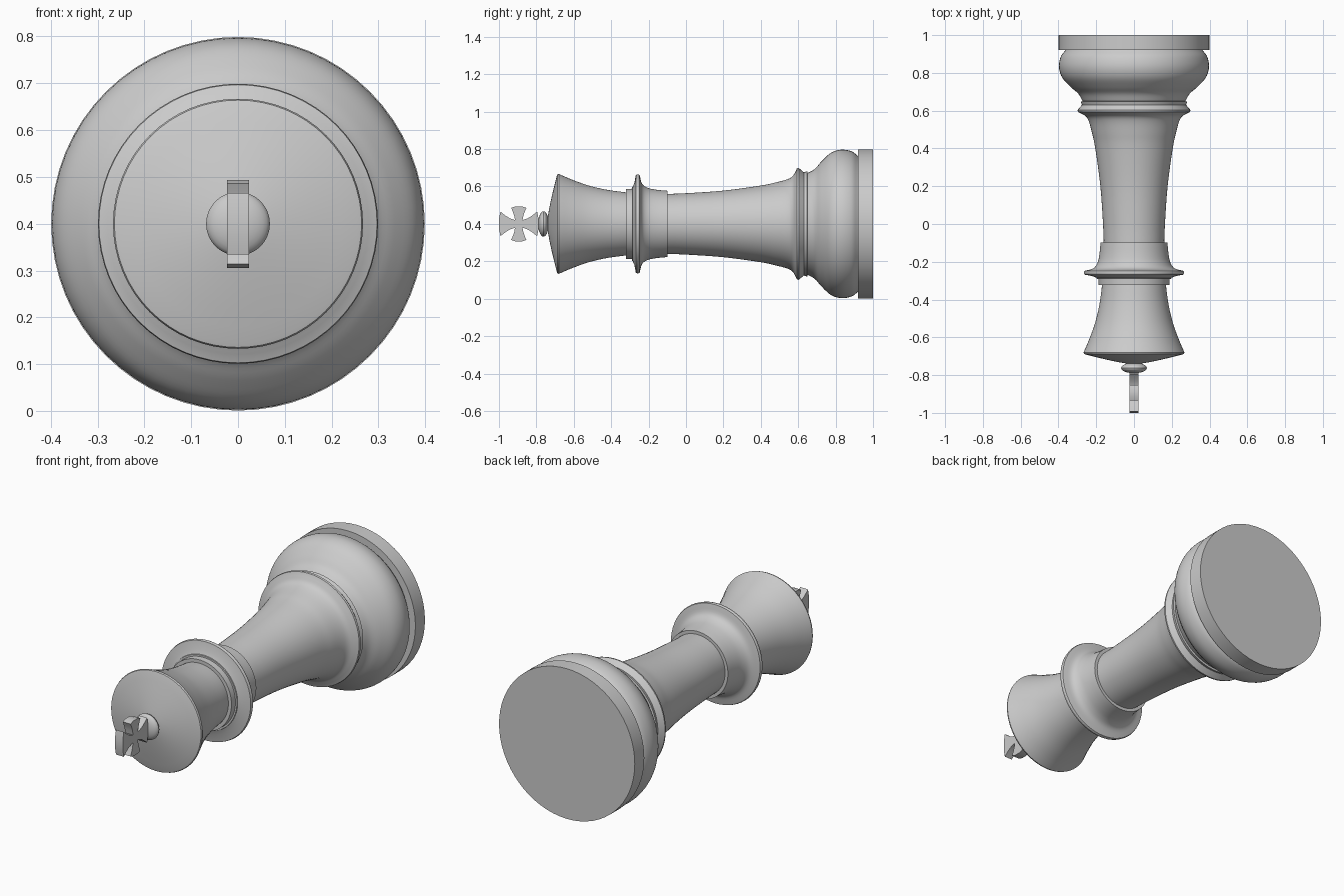
import bpy, bmesh, math
from mathutils import Vector

if "Cube" in bpy.data.objects:
    bpy.data.objects.remove(bpy.data.objects["Cube"])

CZ = 0.4      # height of the piece's long axis
SEG = 64


def smooth_run(pts, n=5):
    """Catmull-Rom through (radius, y) points."""
    p = [Vector(a) for a in pts]
    p = [2 * p[0] - p[1]] + p + [2 * p[-1] - p[-2]]
    out = []
    for i in range(1, len(p) - 2):
        a, b, c, d = p[i - 1:i + 3]
        for k in range(n):
            t = k / n
            out.append(0.5 * (2 * b + (c - a) * t + (2 * a - 5 * b + 4 * c - d) * t * t
                              + (3 * b - a - 3 * c + d) * t ** 3))
    return [(max(v.x, 0.001), v.y) for v in out] + [tuple(pts[-1])]


def finish(name, bm):
    bmesh.ops.recalc_face_normals(bm, faces=bm.faces)
    me = bpy.data.meshes.new(name)
    bm.to_mesh(me)
    bm.free()
    ob = bpy.data.objects.new(name, me)
    bpy.context.collection.objects.link(ob)
    bpy.ops.object.select_all(action='DESELECT')
    ob.select_set(True)
    bpy.context.view_layer.objects.active = ob
    bpy.ops.object.shade_smooth_by_angle(angle=math.radians(30))
    return ob


def lathe(name, profile):
    """Revolve (radius, y) points about the lying axis and cap both ends."""
    bm = bmesh.new()
    rings = [[bm.verts.new((r * math.sin(2 * math.pi * i / SEG), y,
                            CZ + r * math.cos(2 * math.pi * i / SEG)))
              for i in range(SEG)] for r, y in profile]
    for a, b in zip(rings, rings[1:]):
        for i in range(SEG):
            j = (i + 1) % SEG
            bm.faces.new((a[i], a[j], b[j], b[i]))
    bm.faces.new(rings[0])
    bm.faces.new(rings[-1])
    return finish(name, bm)


# Base plate and the round bulb above it
lathe("base_plate", [(0.399, 1.0), (0.399, 0.92)])
lathe("base_bulb", smooth_run([(0.362, 0.921), (0.388, 0.885), (0.397, 0.83), (0.38, 0.775),
                               (0.335, 0.725), (0.295, 0.69), (0.272, 0.65)])
      + [(0.282, 0.648), (0.276, 0.63)])

# Thin lip flowing into the tapering stem
lathe("stem", [(0.276, 0.63), (0.299, 0.603), (0.297, 0.593)]
      + smooth_run([(0.285, 0.588), (0.255, 0.57), (0.238, 0.54), (0.222, 0.48), (0.205, 0.4),
                    (0.178, 0.2), (0.164, 0.0), (0.16, -0.11)]))

# Collar with its flared disc and lower step
lathe("collar", smooth_run([(0.177, -0.099), (0.183, -0.16), (0.193, -0.205), (0.215, -0.235),
                            (0.262, -0.248)], 4)
      + [(0.265, -0.256), (0.262, -0.268), (0.22, -0.276), (0.198, -0.285),
         (0.197, -0.29), (0.188, -0.29), (0.187, -0.322)])

# Flared crown with shallow domed top
lathe("crown", smooth_run([(0.168, -0.315), (0.182, -0.42), (0.205, -0.52), (0.237, -0.61),
                           (0.267, -0.68)])
      + [(0.264, -0.688)] + smooth_run([(0.255, -0.691), (0.15, -0.717), (0.05, -0.737), (0.0, -0.74)], 3)[:-1])

# Flattened ball under the cross
N = 14
lathe("finial_ball", [(max(0.068 * math.sin(math.pi * k / N), 0.001),
                       -0.762 + 0.028 * math.cos(math.pi * k / N)) for k in range(N + 1)])

# Cross with four flared arms: outline in the y-z plane, extruded across x
CY, W = -0.894, 0.023


def arm(length, half):
    side = [(0.02, 0.02)]
    for t in (0.35, 0.6, 0.8, 1.0):
        side.append((0.02 + (length - 0.02 - 0.008) * t, 0.02 + (half - 0.02) * t ** 1.5))
    return ([(a, -b) for a, b in side] + [(length, -half * 0.4), (length, half * 0.4)]
            + [(a, b) for a, b in side[:0:-1]])


outline = []
for q, (length, half) in enumerate([(0.106, 0.066), (0.094, 0.041)] * 2):
    c, s = [(1, 0), (0, 1), (-1, 0), (0, -1)][q]
    outline += [(c * a - s * b, s * a + c * b) for a, b in arm(length, half)]
bm = bmesh.new()
face = bm.faces.new([bm.verts.new((-W, CY + y, CZ + z)) for y, z in outline])
ext = bmesh.ops.extrude_face_region(bm, geom=[face], use_keep_orig=True)
bmesh.ops.translate(bm, vec=(2 * W, 0, 0),
                    verts=[v for v in ext["geom"] if isinstance(v, bmesh.types.BMVert)])
finish("cross", bm)
